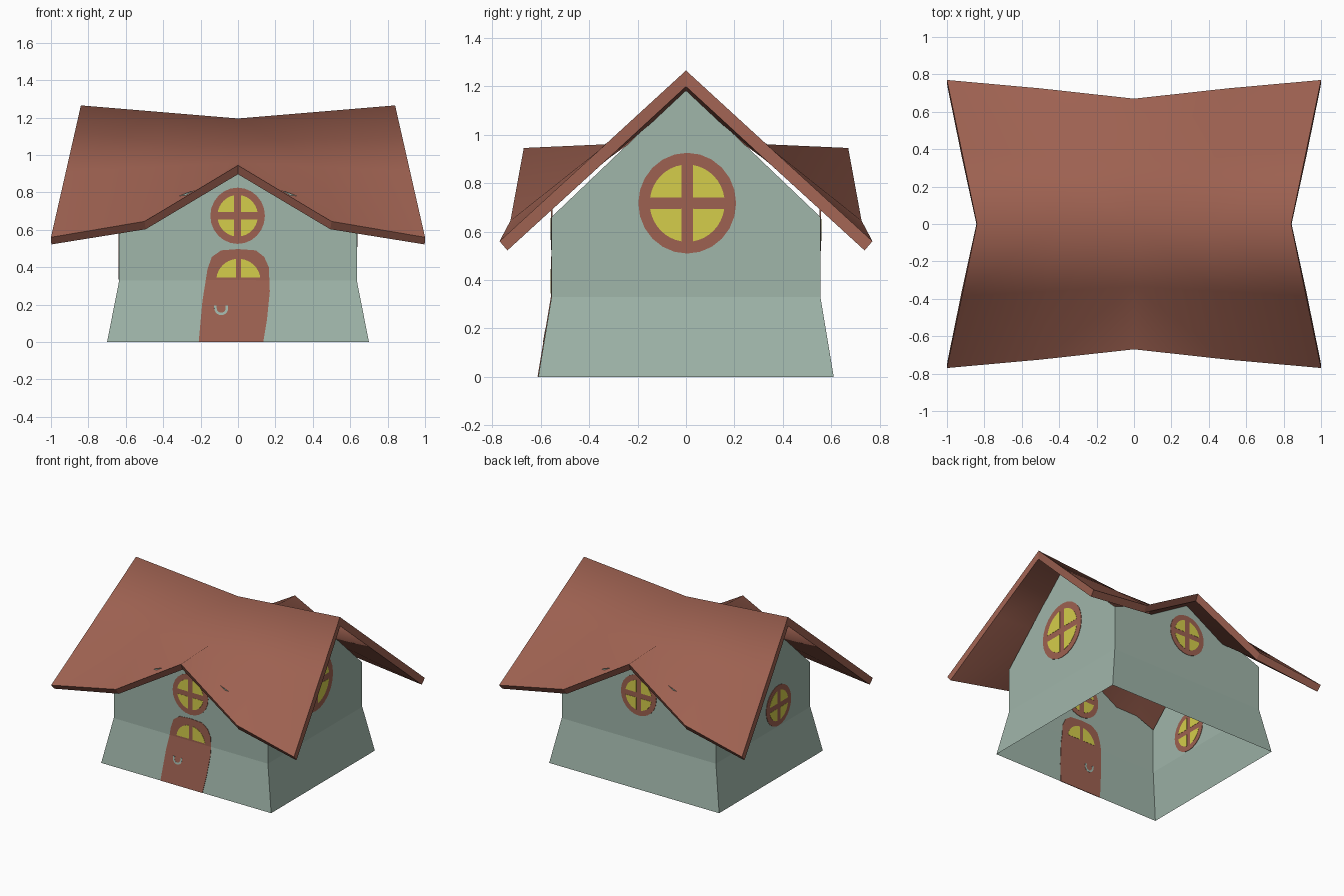
import bpy, bmesh, math

if "Cube" in bpy.data.objects:
    bpy.data.objects.remove(bpy.data.objects["Cube"])


def material(name, rgb):
    m = bpy.data.materials.new(name)
    m.diffuse_color = (*rgb, 1)
    m.use_nodes = True
    m.node_tree.nodes["Principled BSDF"].inputs["Base Color"].default_value = m.diffuse_color
    return m


BROWN = material("brown_wood", (0.34, 0.12, 0.082))
GREEN = material("sage_plaster", (0.35, 0.465, 0.40))
YELLOW = material("yellow_glass", (0.66, 0.61, 0.07))


def make_object(name, bm, mat):
    me = bpy.data.meshes.new(name)
    bm.to_mesh(me)
    bm.free()
    me.materials.append(mat)
    ob = bpy.data.objects.new(name, me)
    bpy.context.collection.objects.link(ob)
    return ob


def apply_modifiers(ob):
    bpy.context.view_layer.update()
    dg = bpy.context.evaluated_depsgraph_get()
    me = bpy.data.meshes.new_from_object(ob.evaluated_get(dg))
    ob.modifiers.clear()
    ob.data = me


# Walls: open sheet with a flared foot and a gable on each side
BEND, EAVE = 0.33, 0.66
bm = bmesh.new()
corners = [(-1, -1), (1, -1), (1, 1), (-1, 1)]
rings = [[bm.verts.new((sx * x, sy * y, z)) for sx, sy in corners]
         for x, y, z in ((0.70, 0.61, 0), (0.635, 0.555, BEND), (0.635, 0.555, EAVE))]
apexes = [(0, -0.555, 0.90), (0.635, 0, 1.19), (0, 0.555, 0.90), (-0.635, 0, 1.19)]
for i, apex in enumerate(apexes):
    j = (i + 1) % 4
    base, mid, top = rings
    bm.faces.new((base[i], base[j], mid[j], mid[i]))
    bm.faces.new((mid[i], mid[j], top[j], bm.verts.new(apex), top[i]))
make_object("walls", bm, GREEN)

# Roof: one quarter as a grid (ridge, mid slope, eave), mirrored and thickened
rows = [
    [(0, 0, 1.195), (0.42, 0, 1.23), (0.84, 0, 1.265)],
    [(0, 0.335, 0.96), (0.46, 0.36, 0.935), (0.92, 0.385, 0.912)],
    [(0, 0.67, 0.945), (0.5, 0.725, 0.645), (1.0, 0.77, 0.56)],
]
bm = bmesh.new()
grid = [[bm.verts.new(p) for p in row] for row in rows]
for r in range(2):
    for c in range(2):
        bm.faces.new((grid[r][c], grid[r][c + 1], grid[r + 1][c + 1], grid[r + 1][c]))
roof = make_object("roof", bm, BROWN)
mirror = roof.modifiers.new("mirror", 'MIRROR')
mirror.use_axis = (True, True, False)
solid = roof.modifiers.new("thickness", 'SOLIDIFY')
solid.thickness = 0.05
solid.offset = -1
solid.use_even_offset = True
apply_modifiers(roof)
for p in roof.data.polygons:          # soft slopes, crisp rim
    p.use_smooth = p.index < 32


# Thin plates that follow the bent wall on a chosen side
def on_wall(side, u, z):
    flare = max(0, 1 - z / BEND)
    wx, wy = 0.635 + 0.065 * flare, 0.555 + 0.055 * flare
    return {"front": (u, -wy, z), "back": (-u, wy, z),
            "right": (wx, u, z), "left": (-wx, -u, z)}[side]


def plate(name, side, outline, mat, thick):
    bm = bmesh.new()
    bm.faces.new([bm.verts.new((u, 0, z)) for u, z in outline])
    bmesh.ops.bisect_plane(bm, geom=bm.verts[:] + bm.edges[:] + bm.faces[:],
                           plane_co=(0, 0, BEND), plane_no=(0, 0, 1))
    for v in bm.verts:
        v.co = on_wall(side, v.co.x, v.co.z)
    ob = make_object(name, bm, mat)
    s = ob.modifiers.new("thickness", 'SOLIDIFY')
    s.thickness = thick
    s.offset = 0
    apply_modifiers(ob)


def arc(cu, cz, ru, rz, a0, a1, n):
    steps = [math.radians(a0 + (a1 - a0) * i / n) for i in range(n + 1)]
    return [(cu + ru * math.cos(a), cz + rz * math.sin(a)) for a in steps]


def pane(name, side, cu, cz, su, sz, gap, ru, rz):
    # quarter-round pane in quadrant (su, sz)
    a = math.degrees(math.asin(gap / ru))
    pts = [(gap, gap)] + arc(0, 0, ru, rz, a, 90 - a, 8)
    plate(name, side, [(cu + su * u, cz + sz * z) for u, z in pts], YELLOW, 0.009)


def window(side, cu, cz, r, glass, gap):
    plate(side + "_window_frame", side, arc(cu, cz, r, r * 1.03, 0, 345, 23), BROWN, 0.006)
    for su in (-1, 1):
        for sz in (-1, 1):
            pane(side + "_window_pane", side, cu, cz, su, sz, gap, glass, glass * 1.03)


# Round windows, one on every side
window("front", -0.002, 0.675, 0.146, 0.108, 0.019)
window("back", 0, 0.67, 0.146, 0.108, 0.019)
window("right", 0.005, 0.717, 0.202, 0.155, 0.023)
window("left", 0.18, 0.485, 0.146, 0.108, 0.019)

# Door with arched top, two panes and a U-shaped handle
door = [(-0.21, 0), (0.135, 0), (0.155, 0.12), (0.17, 0.27), (0.165, 0.40), (0.14, 0.455),
        (0.095, 0.49), (0, 0.497), (-0.09, 0.49), (-0.14, 0.455), (-0.163, 0.39), (-0.19, 0.22)]
plate("door", "front", door, BROWN, 0.006)
for su in (-1, 1):
    pane("door_pane", "front", 0.002, 0.33, su, 1, 0.014, 0.118, 0.115)
handle = arc(-0.09, 0.18, 0.037, 0.037, 180, 360, 10) + [(-0.053, 0.195), (-0.066, 0.195)]
handle += arc(-0.09, 0.18, 0.024, 0.024, 360, 180, 10) + [(-0.114, 0.195), (-0.127, 0.195)]
plate("door_handle", "front", handle, GREEN, 0.009)
